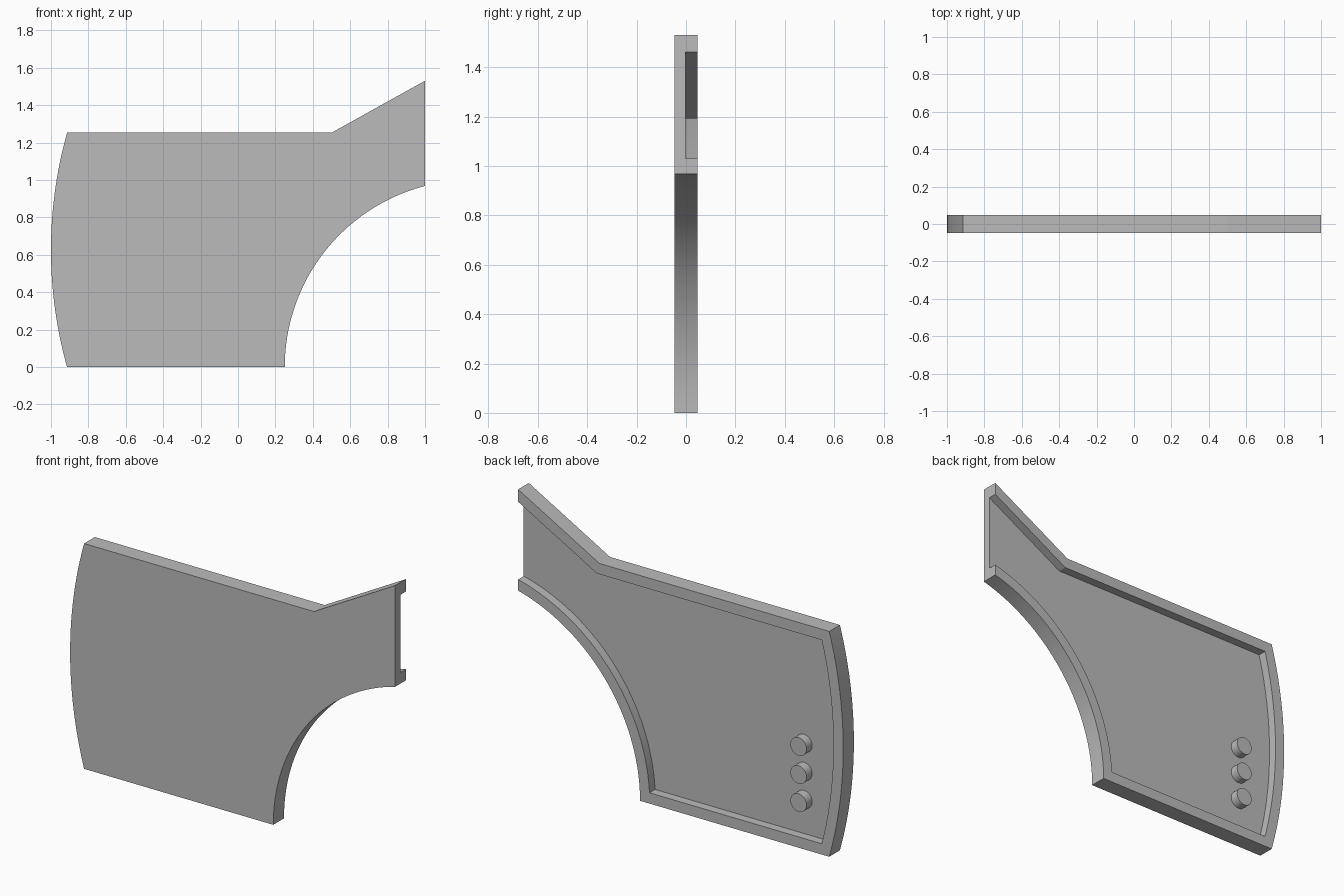
import bpy, bmesh, math
from mathutils import Matrix

cube = bpy.data.objects.get("Cube")
if cube:
    bpy.data.objects.remove(cube, do_unlink=True)

grey = bpy.data.materials.new("plain grey")
grey.use_nodes = True
colour = (0.5, 0.5, 0.5, 1)
grey.diffuse_color = colour
grey.node_tree.nodes["Principled BSDF"].inputs["Base Color"].default_value = colour

FRONT, FLOOR, BACK = -0.047, -0.002, 0.047
RIM = 0.06
HEIGHT, TIP = 1.253, 1.531
STEPS = 40


def add_object(name, bm):
    bmesh.ops.recalc_face_normals(bm, faces=bm.faces)
    mesh = bpy.data.meshes.new(name)
    bm.to_mesh(mesh)
    bm.free()
    mesh.materials.append(grey)
    obj = bpy.data.objects.new(name, mesh)
    bpy.context.collection.objects.link(obj)
    bpy.ops.object.select_all(action='DESELECT')
    bpy.context.view_layer.objects.active = obj
    obj.select_set(True)
    bpy.ops.object.shade_smooth_by_angle(angle=math.radians(25))
    return obj


def arc(cx, cz, r, a0, a1):
    angles = [a0 + (a1 - a0) * i / STEPS for i in range(STEPS + 1)]
    return [(cx + r * math.cos(a), cz + r * math.sin(a)) for a in angles]


def outline(inset):
    """Open path from the lower to the upper corner of the right end."""
    # Wheel-arch curve
    r = 1.0 + inset
    path = arc(1.25, 0, r, math.pi - math.acos(0.25 / r), math.pi - math.asin(inset / r))
    # Bowed left edge
    half, sag = HEIGHT / 2, 0.086
    full = (half ** 2 + sag ** 2) / (2 * sag)
    bow = full - inset
    a = math.asin((half - inset) / bow)
    path += arc(full - 1, half, bow, math.pi + a, math.pi - a)
    # Flat top and raised tip
    slope = (TIP - HEIGHT) / 0.5
    drop = inset * math.sqrt(1 + slope ** 2)
    path += [(0.5 + (drop - inset) / slope, HEIGHT - inset), (1, TIP - drop)]
    return path


# Panel with a raised rim on its back, open at the right end
bm = bmesh.new()


def ring(path, y):
    return [bm.verts.new((x, y, z)) for x, z in path]


def wall(a, b):
    for i in range(len(a) - 1):
        bm.faces.new((a[i], a[i + 1], b[i + 1], b[i]))


outer, inner = outline(0), outline(RIM)
front, back = ring(outer, FRONT), ring(outer, BACK)
lip, floor = ring(inner, BACK), ring(inner, FLOOR)
bm.faces.new(front)
bm.faces.new(floor)
wall(front, back)
wall(back, lip)
wall(lip, floor)
bm.faces.new((front[0], back[0], lip[0], floor[0],
              floor[-1], lip[-1], back[-1], front[-1]))
add_object("rimmed_panel", bm)

# Three round pegs standing on the recessed floor
for i, name in enumerate(("lower_peg", "middle_peg", "upper_peg")):
    bm = bmesh.new()
    place = Matrix.Translation((-0.725, (FLOOR + BACK) / 2, 0.25 + 0.156 * i))
    bmesh.ops.create_cone(bm, cap_ends=True, segments=32, radius1=0.05, radius2=0.05,
                          depth=BACK - FLOOR, matrix=place @ Matrix.Rotation(math.pi / 2, 4, 'X'))
    add_object(name, bm)
